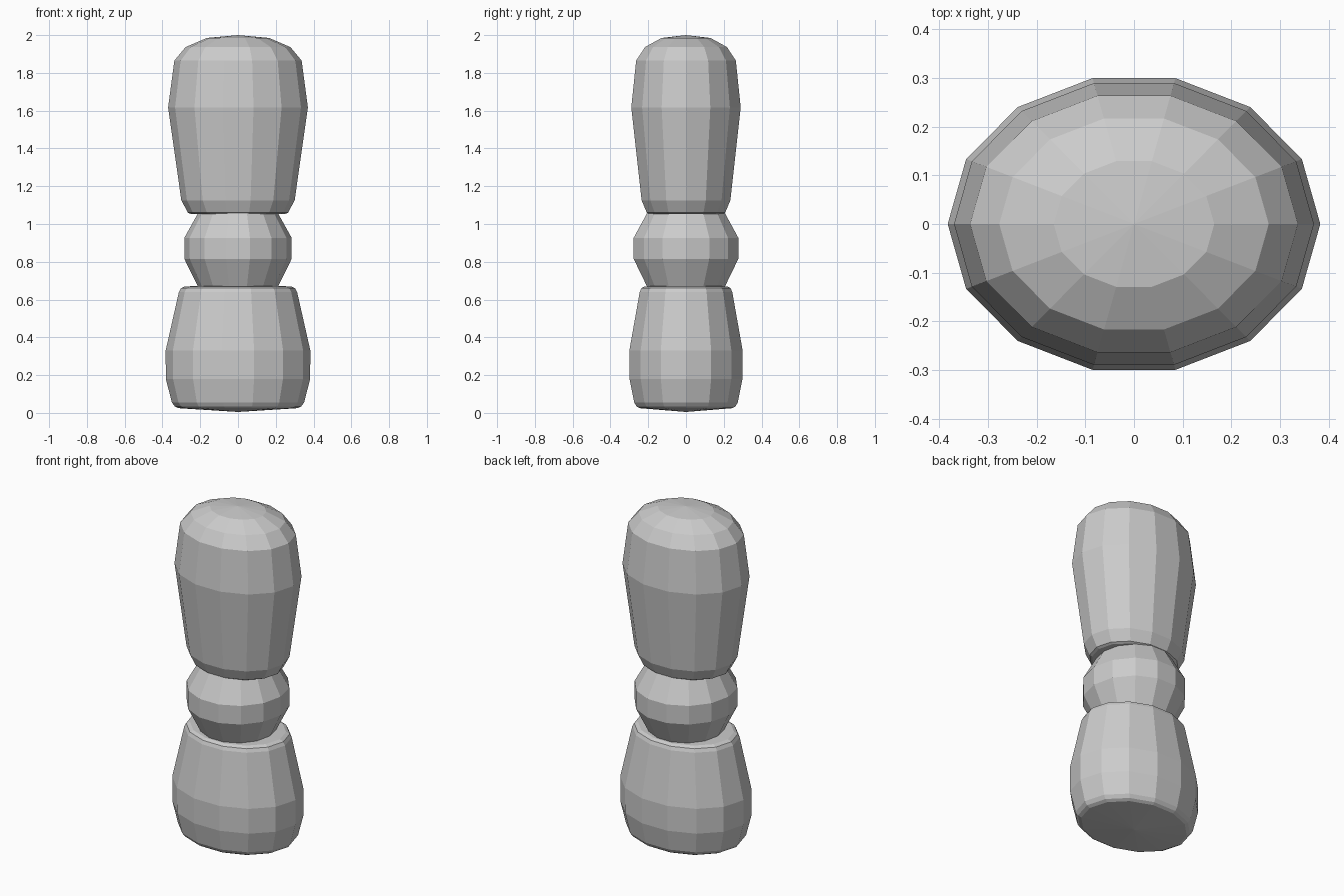
import bpy, bmesh, math

if "Cube" in bpy.data.objects:
    bpy.data.objects.remove(bpy.data.objects["Cube"])

SIDES = 14


def lathe(name, profile, depth=1.0):
    """Closed faceted solid; profile = (radius, z) from bottom tip to top tip."""
    bm = bmesh.new()
    rings = []
    for r, z in profile[1:-1]:
        rings.append([bm.verts.new((r * math.cos(2 * math.pi * i / SIDES),
                                    r * depth * math.sin(2 * math.pi * i / SIDES), z))
                      for i in range(SIDES)])
    low = bm.verts.new((0, 0, profile[0][1]))
    high = bm.verts.new((0, 0, profile[-1][1]))
    for i in range(SIDES):
        j = (i + 1) % SIDES
        for a, b in zip(rings, rings[1:]):
            bm.faces.new((a[i], a[j], b[j], b[i]))
        bm.faces.new((low, rings[0][j], rings[0][i]))
        bm.faces.new((high, rings[-1][i], rings[-1][j]))
    mesh = bpy.data.meshes.new(name)
    bm.to_mesh(mesh)
    bm.free()
    obj = bpy.data.objects.new(name, mesh)
    bpy.context.collection.objects.link(obj)
    return obj


# Lower segment, oval, with a slightly conical underside
lathe("lower_segment", [(0, 0.005), (0.315, 0.025), (0.335, 0.035), (0.35, 0.055),
                        (0.382, 0.18), (0.383, 0.33), (0.313, 0.64),
                        (0.302, 0.66), (0.28, 0.67), (0, 0.675)], 0.803)

# Round joint between the two segments
lathe("middle_joint", [(0, 0.60), (0.11, 0.62), (0.212, 0.67), (0.284, 0.815),
                       (0.284, 0.927), (0.21, 1.06), (0.11, 1.11), (0, 1.13)])

# Upper segment, oval, with a domed top
lathe("upper_segment", [(0, 1.045), (0.25, 1.053), (0.265, 1.06), (0.30, 1.125),
                        (0.37, 1.617), (0.337, 1.865), (0.277, 1.937),
                        (0.165, 1.985), (0, 2.0)], 0.803)
